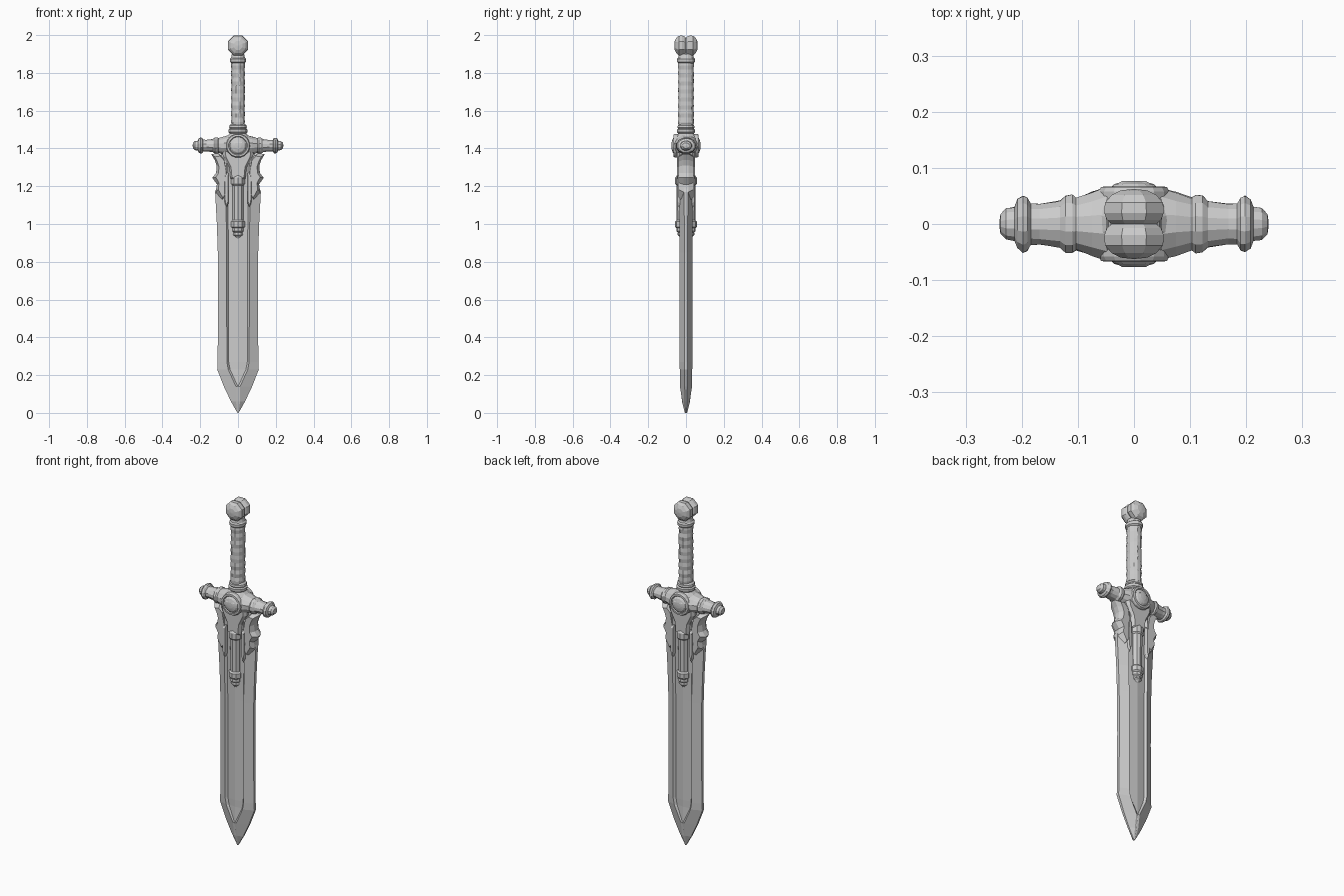
import bpy, bmesh, math, random

random.seed(4)


def finish(name, bm):
    bmesh.ops.remove_doubles(bm, verts=bm.verts, dist=0.0005)
    bmesh.ops.recalc_face_normals(bm, faces=bm.faces)
    me = bpy.data.meshes.new(name)
    bm.to_mesh(me)
    bm.free()
    ob = bpy.data.objects.new(name, me)
    bpy.context.collection.objects.link(ob)
    return ob


def loft(name, rings):
    """Skin closed rings of points and cap both ends."""
    bm = bmesh.new()
    rows = [[bm.verts.new(p) for p in r] for r in rings]
    n = len(rows[0])
    for a, b in zip(rows, rows[1:]):
        for i in range(n):
            j = (i + 1) % n
            bm.faces.new((a[i], a[j], b[j], b[i]))
    bm.faces.new(rows[0])
    bm.faces.new(rows[-1])
    return finish(name, bm)


def lathe(name, prof, axis='z', centre=(0, 0, 0), su=1, sv=1, sides=12, jitter=0):
    """Revolve (position, radius) pairs around an axis; su, sv squash the section."""
    rings = []
    for t, r in prof:
        ring = []
        for i in range(sides):
            a = 2 * math.pi * (i + 0.5) / sides
            k = max(r, 0.002) * (1 + random.uniform(-jitter, jitter))
            u, v = k * su * math.cos(a), k * sv * math.sin(a)
            p = {'z': (u, v, t), 'x': (t, u, v), 'y': (u, t, v)}[axis]
            ring.append([p[k] + centre[k] for k in range(3)])
        rings.append(ring)
    return loft(name, rings)


def plate(name, outline, edge, face, shrink, cx=0, mirror=False):
    """Flat ornament in x-z with chamfered faces front and back."""
    rings = []
    cz = sum(p[1] for p in outline) / len(outline)
    for y, s in ((-face, shrink), (-edge, 1), (edge, 1), (face, shrink)):
        rings.append([(cx + (x - cx) * s, y, cz + (z - cz) * (1 + s) / 2) for x, z in outline])
    ob = loft(name, rings)
    if mirror:
        m = ob.modifiers.new("mirror", 'MIRROR')
        m.use_axis[0] = True
    return ob


def both_sides(right):
    return right + [(-x, z) for x, z in reversed(right) if x > 0]


# Blade: bevelled edges, raised rims and a sunken centre panel with a ridge
# columns: z, half width, panel half width, rim y, panel y, ridge y, edge y
stations = [
    (0.0, 0.003, 0.001, 0.006, 0.006, 0.006, 0.003),
    (0.06, 0.037, 0.001, 0.020, 0.020, 0.021, 0.005),
    (0.14, 0.075, 0.001, 0.032, 0.030, 0.030, 0.007),
    (0.23, 0.110, 0.042, 0.033, 0.022, 0.027, 0.008),
    (0.27, 0.108, 0.049, 0.034, 0.022, 0.028, 0.008),
    (0.60, 0.105, 0.050, 0.034, 0.022, 0.028, 0.009),
    (0.85, 0.107, 0.050, 0.034, 0.022, 0.028, 0.009),
    (1.00, 0.112, 0.052, 0.034, 0.022, 0.028, 0.009),
    (1.17, 0.121, 0.055, 0.034, 0.022, 0.028, 0.010),
    (1.21, 0.108, 0.055, 0.034, 0.024, 0.028, 0.010),
    (1.38, 0.090, 0.050, 0.034, 0.026, 0.028, 0.012),
]
rings = []
for z, w, p, yr, yp, yc, ye in stations:
    rim = min(p + 0.010, w * 0.8)
    half = [(-w, ye), (-rim, yr), (-p, yp), (0, yc), (p, yp), (rim, yr), (w, ye)]
    rings.append([(x, -y, z) for x, y in half] + [(x, y, z) for x, y in reversed(half)])
loft("blade", rings)

# Spiked wings at the blade root, and the flared throat between them
wing = [(0.055, 1.15), (0.085, 1.12), (0.118, 1.17), (0.112, 1.21), (0.136, 1.245),
        (0.116, 1.27), (0.113, 1.31), (0.124, 1.34), (0.142, 1.37), (0.105, 1.375),
        (0.075, 1.35), (0.06, 1.28)]
plate("root_wing", wing, 0.014, 0.040, 0.72, cx=0.07, mirror=True)
throat = both_sides([(0, 1.22), (0.040, 1.24), (0.046, 1.30), (0.080, 1.36), (0.085, 1.40)])
plate("throat", throat, 0.034, 0.048, 0.8)
prong = [(0.050, 1.11), (0.060, 1.085), (0.070, 1.11), (0.074, 1.20), (0.070, 1.27), (0.050, 1.27)]
plate("side_prong", prong, 0.034, 0.044, 0.7, cx=0.061, mirror=True)

# Decorative rods on both faces of the blade
rod = [(0.915, 0.004), (0.935, 0.017), (0.943, 0.027), (0.955, 0.024), (0.962, 0.032),
       (0.978, 0.031), (0.985, 0.038), (1.012, 0.038), (1.020, 0.030), (1.12, 0.031),
       (1.205, 0.032), (1.212, 0.038), (1.245, 0.038), (1.262, 0.026), (1.275, 0.008)]
for side, name in ((-1, "front_rod"), (1, "back_rod")):
    lathe(name, rod, 'z', (0, side * 0.019, 0), sides=10)

# Crossguard with ringed ends
arm = [(0.0, 0.070), (0.050, 0.067), (0.075, 0.058), (0.103, 0.048), (0.110, 0.053), (0.122, 0.052),
       (0.132, 0.043), (0.168, 0.037), (0.184, 0.038), (0.190, 0.049), (0.198, 0.052),
       (0.208, 0.045), (0.213, 0.031), (0.228, 0.029), (0.238, 0.018), (0.240, 0.004)]
guard = [(-t, r) for t, r in reversed(arm[1:])] + arm
lathe("crossguard", guard, 'x', (0, 0, 1.415), sv=0.84, sides=12, jitter=0.03)

# Round medallion showing on both faces of the guard
disc = [(0.0, 0.064), (0.058, 0.064), (0.066, 0.060), (0.067, 0.050),
        (0.062, 0.046), (0.071, 0.036), (0.076, 0.018), (0.077, 0.003)]
lathe("medallion", [(-t, r) for t, r in reversed(disc[1:])] + disc, 'y', (0, 0, 1.415), sides=16)

# Shoulder and ringed collar under the grip
collar = [(1.43, 0.085), (1.462, 0.066), (1.480, 0.046), (1.486, 0.052), (1.500, 0.053),
          (1.506, 0.046), (1.511, 0.050), (1.522, 0.048), (1.530, 0.038)]
lathe("collar", collar, 'z', su=0.98, sv=0.93)

# Wrapped grip with shallow uneven bands
grip = [(1.52 + 0.34 * i / 16, 0.0405 + (0.0015 if i % 2 else -0.001)) for i in range(17)]
lathe("grip", grip, 'z', su=0.90, sv=1.03, sides=12, jitter=0.03)
top_ring = [(1.85, 0.038), (1.858, 0.047), (1.874, 0.048), (1.880, 0.041), (1.90, 0.036)]
lathe("top_ring", top_ring, 'z', su=0.93, sv=1.04)

# Two-lobed pommel with a groove between the lobes
lobe = [(0.0, 0.043), (0.007, 0.052), (0.020, 0.0575), (0.038, 0.056),
        (0.052, 0.043), (0.060, 0.025), (0.062, 0.004)]
lathe("pommel", [(-t, r) for t, r in reversed(lobe[1:])] + lobe, 'y', (0, 0, 1.9445), sides=8)
